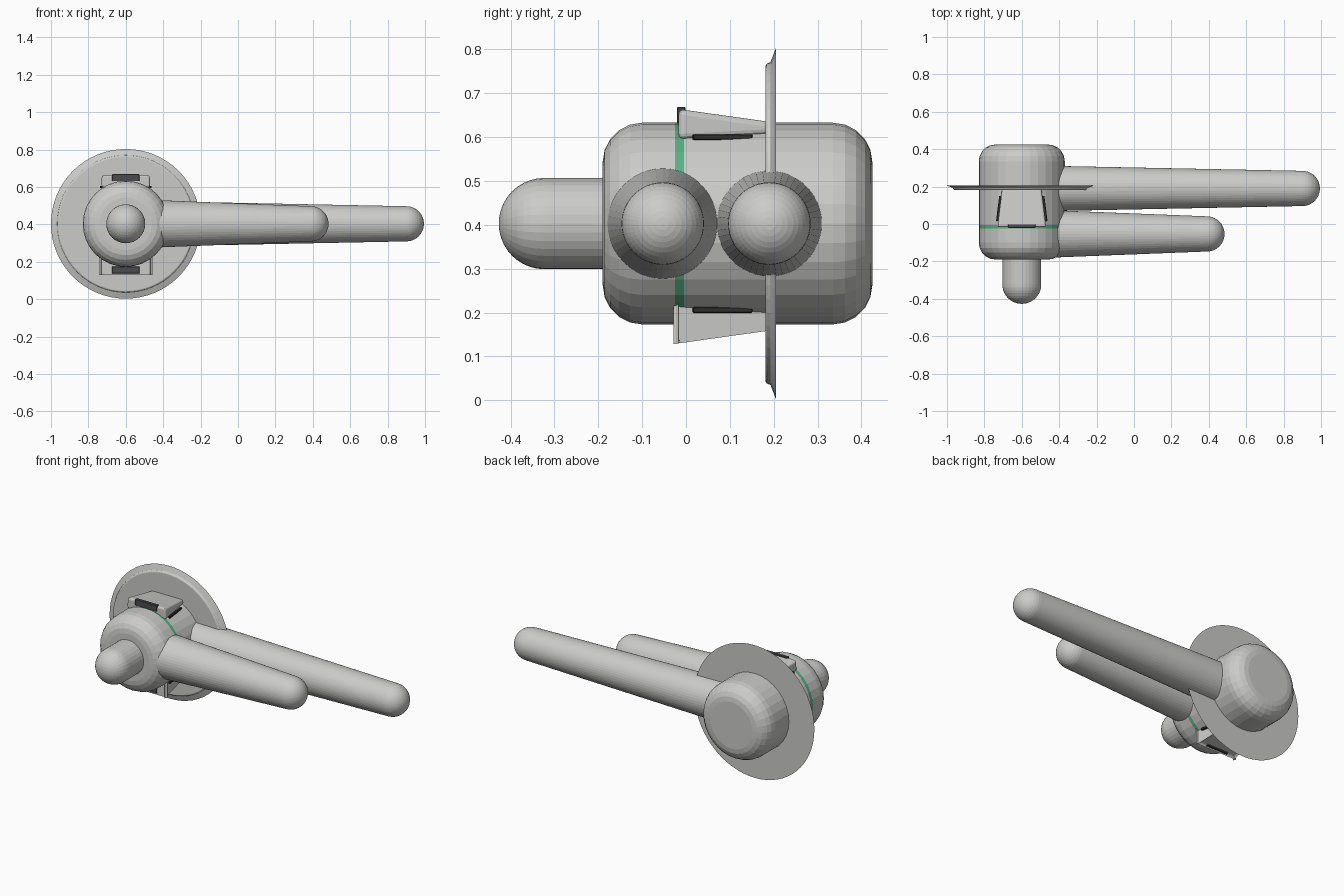
import bpy, bmesh, math
from mathutils import Matrix, Vector

cube = bpy.data.objects.get("Cube")
if cube:
    bpy.data.objects.remove(cube)

CX, CZ = -0.6, 0.403  # shared hub axis, running along y


def material(name, rgb):
    m = bpy.data.materials.new(name)
    m.use_nodes = True
    m.diffuse_color = (*rgb, 1)
    m.node_tree.nodes["Principled BSDF"].inputs["Base Color"].default_value = (*rgb, 1)
    return m


GREY = material("light grey", (0.6, 0.6, 0.59))
GREEN = material("green", (0.09, 0.46, 0.23))
SLATE = material("slate grey", (0.07, 0.07, 0.08))
BLACK = material("near black", (0.03, 0.03, 0.03))


def finish(name, bm, *mats):
    bmesh.ops.recalc_face_normals(bm, faces=bm.faces)
    me = bpy.data.meshes.new(name)
    bm.to_mesh(me)
    bm.free()
    for m in mats:
        me.materials.append(m)
    ob = bpy.data.objects.new(name, me)
    bpy.context.collection.objects.link(ob)
    return ob


def arc(cr, ct, rad, start, end, steps):
    """Arc of (radius, distance) points; angles in degrees from outward."""
    angles = [math.radians(start + (end - start) * i / steps) for i in range(steps + 1)]
    return [(cr + rad * math.cos(a), ct + rad * math.sin(a)) for a in angles]


def lathe(name, profile, axis, origin, segs, *mats):
    """Revolve (radius, distance) points about an axis through origin."""
    bm = bmesh.new()
    verts = [bm.verts.new((r, 0, t)) for r, t in profile]
    edges = [bm.edges.new(pair) for pair in zip(verts, verts[1:])]
    bmesh.ops.spin(bm, geom=verts + edges, cent=(0, 0, 0), axis=(0, 0, 1),
                   angle=math.tau, steps=segs, use_merge=True)
    bmesh.ops.remove_doubles(bm, verts=bm.verts, dist=0.0001)
    turn = Vector((0, 0, 1)).rotation_difference(Vector(axis)).to_matrix().to_4x4()
    bm.transform(Matrix.Translation(origin) @ turn)
    return finish(name, bm, *mats)


# Main rounded drum, with a green band
body = lathe("body", [(0, -0.19)] + arc(0.14, -0.1, 0.09, -90, 0, 5)
             + [(0.23, -0.025), (0.23, -0.005)]
             + arc(0.14, 0.335, 0.09, 0, 90, 5) + [(0, 0.425)],
             (0, 1, 0), (CX, 0, CZ), 32, GREY, GREEN)
for f in body.data.polygons:
    side = abs(f.normal.y) < 0.1
    f.material_index = int(side and -0.025 < f.center.y < -0.005)

# Round-ended nose
lathe("nose", [(0.104, 0)] + arc(0, 0.323, 0.104, 0, 90, 10),
      (0, -1, 0), (CX, 0, CZ), 32, GREY)


# Tapered arms with ball ends
def arm(name, y, base, tip, length):
    lathe(name, [(0, 0), (base, 0)] + arc(0, length, tip, 0, 90, 10),
          (1, 0, 0), (CX, y, CZ), 48, GREY)


arm("front_arm", -0.053, 0.133, 0.094, 0.99)
arm("rear_arm", 0.19, 0.124, 0.094, 1.5)

# Round shield with a thin flared rim
lathe("shield", [(0, 0.181)] + arc(0.357, 0.191, 0.01, -90, 0, 4)
      + [(0.369, 0.193), (0.4, 0.205), (0, 0.205)],
      (0, 1, 0), (CX, 0, CZ), 64, GREY)


def box(name, center, size, mat, yaw=0):
    bm = bmesh.new()
    bmesh.ops.create_cube(bm, size=1)
    bm.transform(Matrix.Translation(center) @ Matrix.Rotation(yaw, 4, "Z")
                 @ Matrix.Diagonal((*size, 1)))
    bmesh.ops.bevel(bm, geom=bm.edges[:], offset=0.002, segments=1, affect="EDGES")
    return finish(name, bm, mat)


# Wedge housings above and below the drum, with front plates and side strips
for label, s in (("upper", 1), ("lower", -1)):
    bm = bmesh.new()
    bmesh.ops.create_cube(bm, size=1)
    for v in bm.verts:
        front = v.co.y < 0
        half = 0.13 if front else 0.105
        low, high = (0.192, 0.261) if front else (0.203, 0.232)
        height = high if v.co.z > 0 else low
        v.co = (CX + math.copysign(half, v.co.x), -0.017 if front else 0.19, CZ + s * height)
    bmesh.ops.bevel(bm, geom=bm.edges[:], offset=0.012, segments=3, profile=0.5, affect="EDGES")
    finish(label + "_housing", bm, GREY)
    box(label + "_front_plate", (CX, -0.011, CZ + s * 0.247), (0.146, 0.019, 0.038), SLATE)
    for side, d in (("left", 1), ("right", -1)):
        box(f"{label}_{side}_strip", (CX + d * 0.122, 0.083, CZ + s * 0.197),
            (0.014, 0.136, 0.013), BLACK, d * 0.12)
